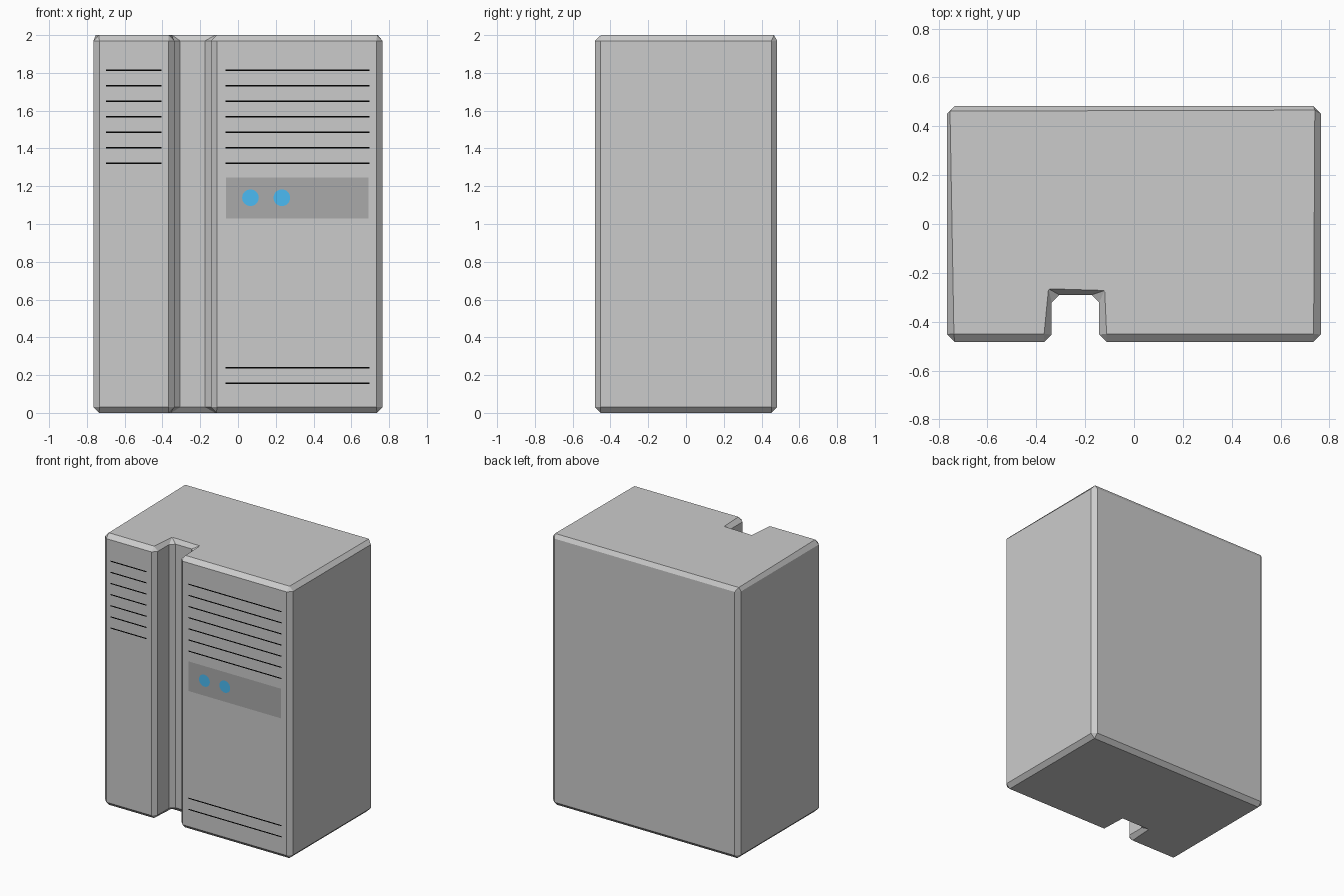
import bpy, bmesh, math

if "Cube" in bpy.data.objects:
    bpy.data.objects.remove(bpy.data.objects["Cube"])

FRONT = -0.483
C = 0.03  # chamfer size


def finish(bm, name, mat=None):
    me = bpy.data.meshes.new(name)
    bm.to_mesh(me)
    bm.free()
    ob = bpy.data.objects.new(name, me)
    bpy.context.collection.objects.link(ob)
    if mat:
        me.materials.append(mat)
    return ob


def material(name, rgb):
    m = bpy.data.materials.new(name)
    m.diffuse_color = (*rgb, 1)
    m.use_nodes = True
    m.node_tree.nodes["Principled BSDF"].inputs["Base Color"].default_value = m.diffuse_color
    return m


def chamfered(corners, c):
    """Two points per corner, each c away along its edges."""
    out = []
    n = len(corners)
    for i, (x, y) in enumerate(corners):
        for j in (i - 1, (i + 1) % n):
            dx, dy = corners[j][0] - x, corners[j][1] - y
            d = math.hypot(dx, dy)
            out.append((x + dx / d * c, y + dy / d * c))
    return out


# Cabinet: notched outline, chamfered on every edge
outline = [(-0.765, FRONT), (-0.337, FRONT), (-0.337, -0.29), (-0.143, -0.29),
           (-0.143, FRONT), (0.765, FRONT), (0.765, 0.483), (-0.765, 0.483)]
top = [(-0.737, -0.45), (-0.368, -0.45), (-0.35, -0.265), (-0.12, -0.272),
       (-0.112, -0.45), (0.735, -0.45), (0.74, 0.466), (-0.753, 0.462)]
bottom = [(-0.735, -0.453), (-0.367, -0.453), (-0.355, -0.265), (-0.12, -0.265),
          (-0.113, -0.453), (0.735, -0.453), (0.735, 0.453), (-0.735, 0.453)]
bm = bmesh.new()
ring = chamfered(outline, C + 0.001)
low, high = ([bm.verts.new((x, y, z)) for x, y in ring] for z in (C, 2 - C))
n = len(ring)
for i in range(n):
    j = (i + 1) % n
    bm.faces.new((low[i], low[j], high[j], high[i]))
for pts, z, edge in ((top, 2, high), (bottom, 0, low)):
    cap = [bm.verts.new((x, y, z)) for x, y in pts]
    bm.faces.new(cap)
    for k in range(8):
        a, b, c = edge[2 * k], edge[2 * k + 1], edge[(2 * k + 2) % n]
        bm.faces.new((a, b, cap[k]))                        # corner facet
        bm.faces.new((b, c, cap[(k + 1) % 8], cap[k]))      # edge chamfer
bmesh.ops.recalc_face_normals(bm, faces=bm.faces)
finish(bm, "cabinet")

black = material("black", (0.0, 0.0, 0.0))
dark = material("dark_grey", (0.4, 0.4, 0.4))
blue = material("blue", (0.07, 0.5, 0.9))


def add_rect(bm, x0, x1, z0, z1, y):
    bm.faces.new([bm.verts.new(p) for p in
                  ((x0, y, z0), (x1, y, z0), (x1, y, z1), (x0, y, z1))])


# Vent lines on both front columns
upper = [1.814 - 0.082 * i for i in range(7)]
for name, x0, x1, rows in (("left_vents", -0.70, -0.405, upper),
                           ("right_vents", -0.065, 0.695, upper),
                           ("lower_vents", -0.065, 0.695, [0.239, 0.157])):
    bm = bmesh.new()
    for z in rows:
        add_rect(bm, x0, x1, z - 0.004, z + 0.004, FRONT - 0.001)
    finish(bm, name, black)

# Control panel
bm = bmesh.new()
add_rect(bm, -0.064, 0.691, 1.028, 1.246, FRONT - 0.001)
finish(bm, "control_panel", dark)

# Indicator lights
for i, x in enumerate((0.066, 0.232)):
    bm = bmesh.new()
    bm.faces.new([bm.verts.new((x + 0.044 * math.cos(t), FRONT - 0.002, 1.139 + 0.044 * math.sin(t)))
                  for t in (math.tau * k / 32 for k in range(32))])
    finish(bm, f"indicator_light_{i + 1}", blue)
